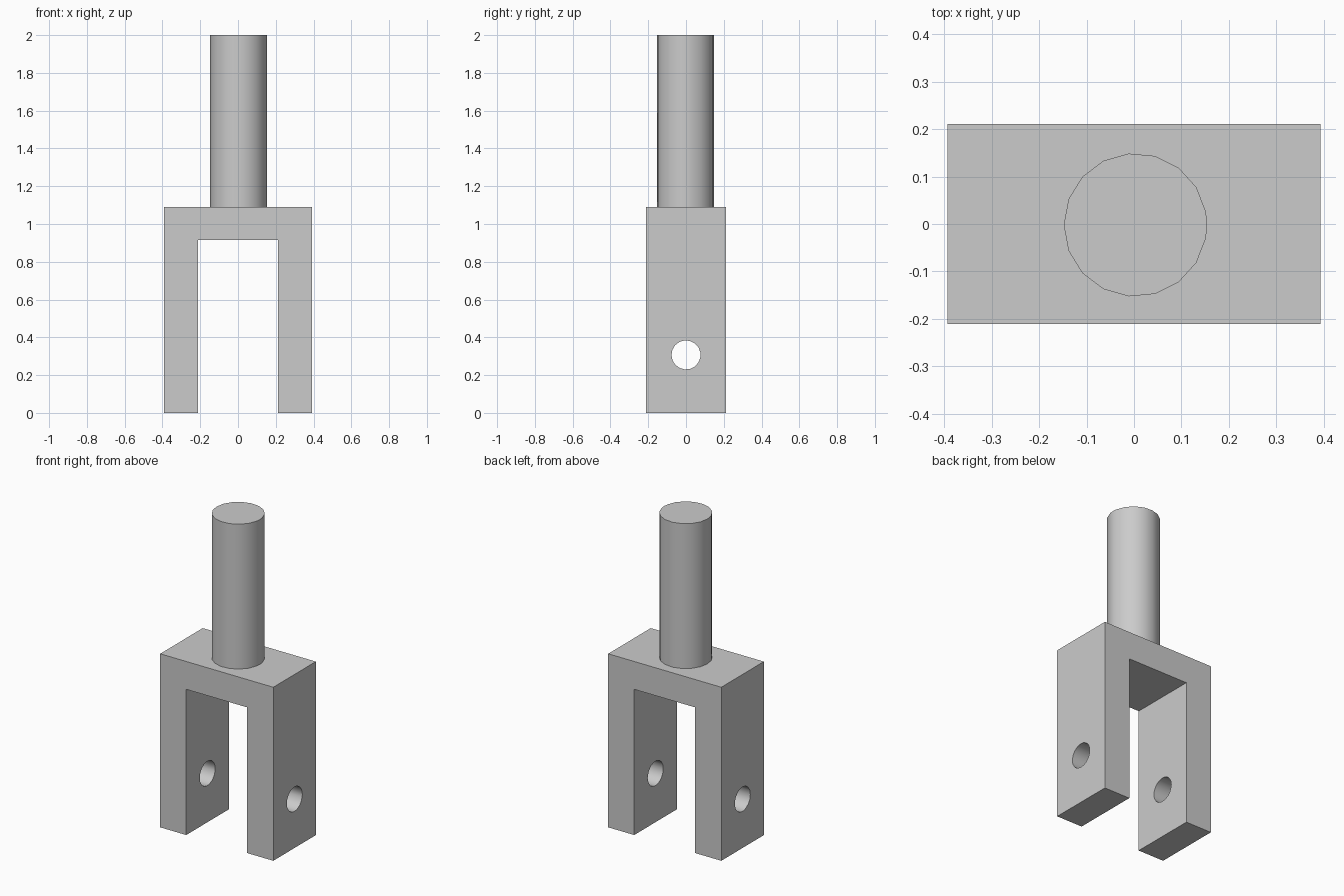
import bpy, bmesh, math
from mathutils import Matrix, Vector

cube = bpy.data.objects.get("Cube")
if cube:
    bpy.data.objects.remove(cube, do_unlink=True)

metal = bpy.data.materials.new("light_grey_metal")
metal.use_nodes = True
grey = (0.6, 0.6, 0.6, 1)
metal.diffuse_color = grey
metal.node_tree.nodes["Principled BSDF"].inputs["Base Color"].default_value = grey


def prism(name, outline, direction):
    """Extrude a closed outline along a direction into a solid."""
    bm = bmesh.new()
    face = bm.faces.new([bm.verts.new(p) for p in outline])
    result = bmesh.ops.extrude_face_region(bm, geom=[face], use_keep_orig=True)
    moved = [v for v in result["geom"] if isinstance(v, bmesh.types.BMVert)]
    bmesh.ops.translate(bm, verts=moved, vec=Vector(direction))
    bmesh.ops.recalc_face_normals(bm, faces=bm.faces[:])
    mesh = bpy.data.meshes.new(name)
    bm.to_mesh(mesh)
    bm.free()
    mesh.materials.append(metal)
    obj = bpy.data.objects.new(name, mesh)
    bpy.context.collection.objects.link(obj)
    return obj


def activate(obj):
    bpy.ops.object.select_all(action="DESELECT")
    obj.select_set(True)
    bpy.context.view_layer.objects.active = obj


def ring(radius, sides=17):
    """Angles start at the far side, with one seam point opposite."""
    angles = [math.pi + 2 * math.pi * k / sides for k in range(sides)]
    angles = sorted(angles + [2 * math.pi])
    return [(radius * math.cos(a), radius * math.sin(a)) for a in angles]


# Forked yoke: an upside-down U extruded front to back
half_w, half_d, top = 0.393, 0.211, 1.09
slot_w, slot_top = 0.212, 0.915
half = [(slot_w, slot_top), (slot_w, 0), (half_w, 0), (half_w, top)]
outline = half + [(-x, z) for x, z in reversed(half)]
yoke = prism("fork_yoke", [(x, -half_d, z) for x, z in outline], (0, 2 * half_d, 0))

# Pin hole through both arms
cutter = prism("pin_hole_cutter", [(-0.5, y, 0.307 + z) for y, z in ring(0.077)], (1, 0, 0))
hole = yoke.modifiers.new("pin_hole", "BOOLEAN")
hole.object = cutter
hole.operation = "DIFFERENCE"
hole.solver = "EXACT"
activate(yoke)
bpy.ops.object.modifier_apply(modifier=hole.name)
bpy.data.objects.remove(cutter, do_unlink=True)

# Round shaft standing on the yoke
shaft = prism("shaft", [(0.003 + x, y - 0.002, top) for x, y in ring(0.151)], (0, 0, 2 - top))

for obj in (yoke, shaft):
    activate(obj)
    bpy.ops.object.shade_smooth_by_angle(angle=math.radians(30))
